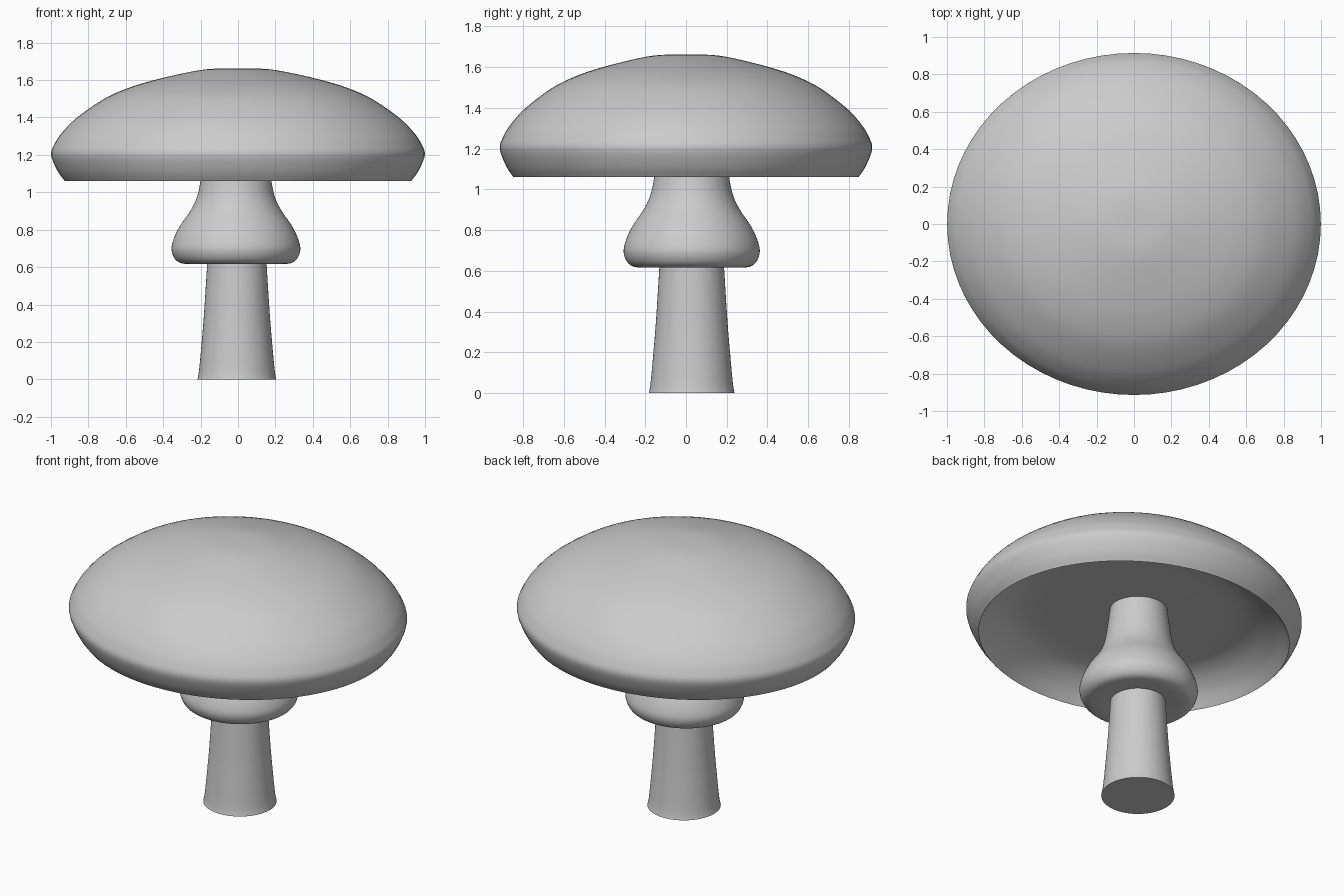
import bpy, bmesh, math

if "Cube" in bpy.data.objects:
    bpy.data.objects.remove(bpy.data.objects["Cube"])


def smooth_profile(pts, steps=5):
    """Catmull-Rom curve through (radius, height) points."""
    out = []
    for i in range(len(pts) - 1):
        p0, p1, p2 = pts[max(i - 1, 0)], pts[i], pts[i + 1]
        p3 = pts[min(i + 2, len(pts) - 1)]
        for s in range(steps):
            t = s / steps
            out.append(tuple(0.5 * (2 * b + (c - a) * t + (2 * a - 5 * b + 4 * c - d) * t * t
                                    + (3 * b - a - 3 * c + d) * t ** 3)
                             for a, b, c, d in zip(p0, p1, p2, p3)))
    return out + [pts[-1]]


def lathe(name, profile, centre=(0, 0), scale=(1, 1), sides=72):
    """Revolve a bottom-to-top profile; radius 0 becomes a pole."""
    bm = bmesh.new()
    rings = []
    for r, z in profile:
        if r < 1e-4:
            rings.append([bm.verts.new((centre[0], centre[1], z))] * sides)
            continue
        angles = [2 * math.pi * i / sides for i in range(sides)]
        rings.append([bm.verts.new((centre[0] + r * scale[0] * math.cos(a),
                                    centre[1] + r * scale[1] * math.sin(a), z)) for a in angles])
    for lo, hi in zip(rings, rings[1:]):
        for i in range(sides):
            j = (i + 1) % sides
            bm.faces.new(list(dict.fromkeys((lo[i], lo[j], hi[j], hi[i]))))
    bmesh.ops.recalc_face_normals(bm, faces=bm.faces)
    mesh = bpy.data.meshes.new(name)
    bm.to_mesh(mesh)
    bm.free()
    obj = bpy.data.objects.new(name, mesh)
    bpy.context.collection.objects.link(obj)
    bpy.ops.object.select_all(action='DESELECT')
    obj.select_set(True)
    bpy.context.view_layer.objects.active = obj
    bpy.ops.object.shade_smooth_by_angle(angle=math.radians(40))
    return obj


# Cap: hollow underside, sharp rim, domed top, slightly oval
underside = smooth_profile([(0, 1.23), (0.3, 1.23), (0.6, 1.23), (0.74, 1.205),
                            (0.85, 1.14), (0.925, 1.06)])
dome = smooth_profile([(0.925, 1.06), (0.965, 1.115), (0.999, 1.2), (0.98, 1.26), (0.94, 1.32),
                       (0.86, 1.4), (0.715, 1.5), (0.58, 1.56), (0.44, 1.602),
                       (0.26, 1.643), (0.14, 1.66), (0, 1.662)])
lathe("cap", underside + dome[1:], scale=(1, 0.915))

# Stem: flared flat foot, tapering up into the skirt
stem = smooth_profile([(0.211, 0), (0.202, 0.05), (0.188, 0.2), (0.175, 0.36), (0.158, 0.63)])
lathe("stem", [(0, 0)] + stem, centre=(-0.006, 0.028))

# Skirt: rounded collar narrowing into the neck under the cap
skirt = smooth_profile([(0.155, 0.622), (0.265, 0.617), (0.315, 0.635), (0.34, 0.685),
                        (0.333, 0.74), (0.3, 0.815), (0.242, 0.9), (0.208, 0.97),
                        (0.188, 1.06), (0.165, 1.235)])
lathe("skirt", skirt, centre=(-0.011, 0.028), scale=(1.01, 0.98))
